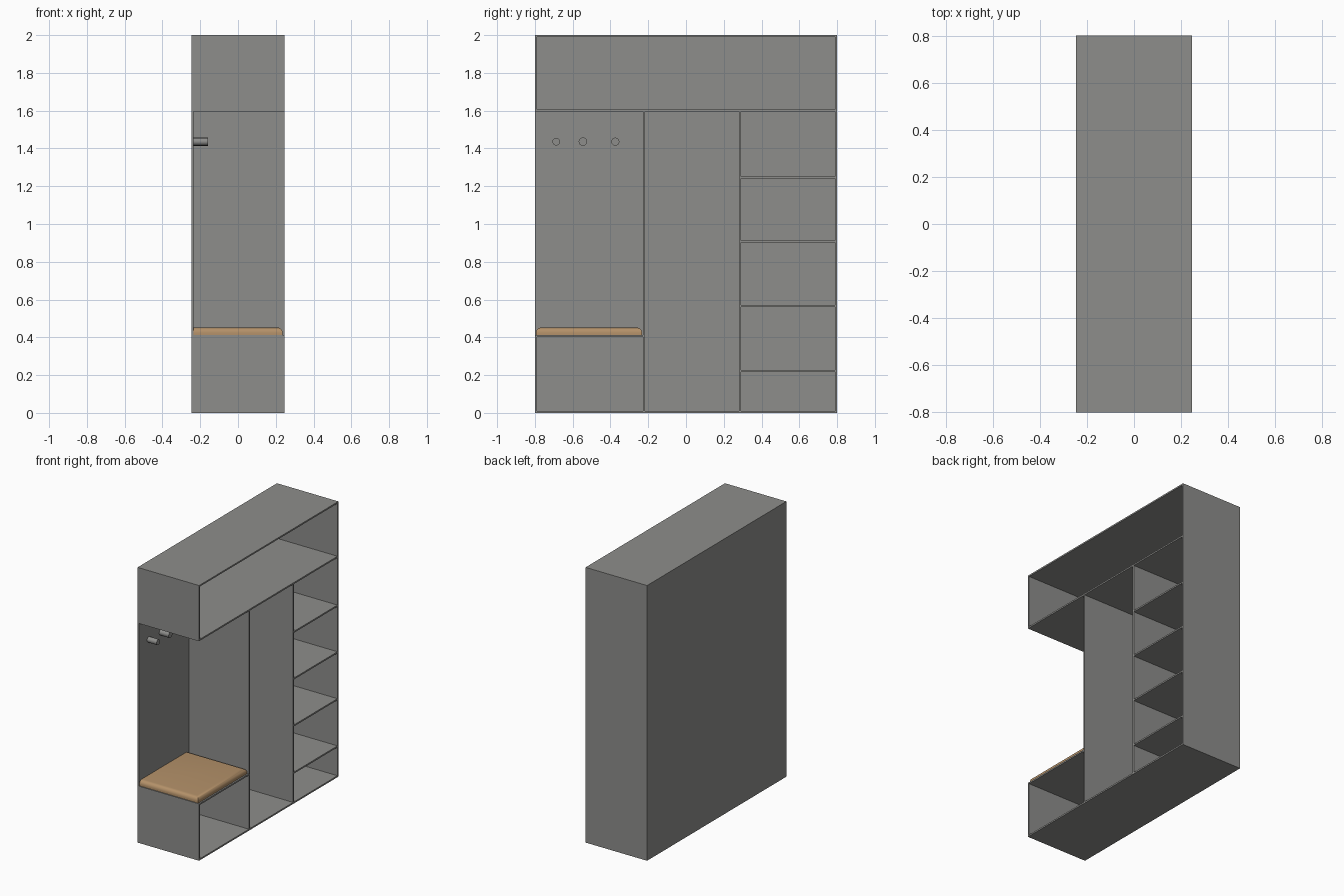
import bpy, bmesh, math
from mathutils import Matrix

if "Cube" in bpy.data.objects:
    bpy.data.objects.remove(bpy.data.objects["Cube"])


def material(name, rgb):
    m = bpy.data.materials.new(name)
    m.diffuse_color = (*rgb, 1.0)
    m.use_nodes = True
    m.node_tree.nodes["Principled BSDF"].inputs["Base Color"].default_value = m.diffuse_color
    return m


GREY = material("grey board", (0.27, 0.27, 0.26))
TAN = material("tan cushion", (0.45, 0.28, 0.14))

X0, X1 = -0.247, 0.247      # cabinet back and open front
Y0, Y1 = -0.80, 0.80
H, T = 2.0, 0.011           # height, board thickness


def finish(name, bm, mat):
    me = bpy.data.meshes.new(name)
    bm.to_mesh(me)
    bm.free()
    me.materials.append(mat)
    ob = bpy.data.objects.new(name, me)
    bpy.context.collection.objects.link(ob)
    return ob


def box_bm(x, y, z):
    bm = bmesh.new()
    bmesh.ops.create_cube(bm, size=1.0)
    for v in bm.verts:
        v.co = [r[0] + (c + 0.5) * (r[1] - r[0]) for c, r in zip(v.co, (x, y, z))]
    return bm


def board(name, y, z, x=(X0 + T, X1)):
    return finish(name, box_bm(x, y, z), GREY)


def smooth(ob):
    bpy.ops.object.select_all(action='DESELECT')
    ob.select_set(True)
    bpy.context.view_layer.objects.active = ob
    bpy.ops.object.shade_smooth_by_angle(angle=math.radians(40))


# carcass
BENCH, LOFT = 0.413, 1.606          # top faces of the bench box and loft floor
D1, D2 = -0.228, 0.281              # lower y of the two dividers
board("back_panel", (Y0, Y1), (0, H), (X0, X0 + T))
board("base", (Y0, Y1), (0, T))
board("top", (Y0, Y1), (H - T, H))
board("loft_floor", (Y0, Y1), (LOFT - T, LOFT))
board("right_side", (Y1 - T, Y1), (T, H - T))
board("bench_side", (Y0, Y0 + T), (T, BENCH - T))
board("loft_side", (Y0, Y0 + T), (LOFT, H - T))
board("bench_top", (Y0, D1), (BENCH - T, BENCH))
for name, y in (("niche_divider", D1), ("shelf_divider", D2)):
    board(name, (y, y + T), (T, LOFT - T))

# shelves in the right-hand column
for i, z in enumerate((0.217, 0.560, 0.901, 1.240)):
    board(f"shelf_{i + 1}", (D2 + T, Y1 - T), (z, z + T))

# seat cushion, rounded along the top except at the back
bm = box_bm((-0.236, 0.236), (-0.794, -0.233), (BENCH, 0.452))
edges = [e for e in bm.edges
         if all(v.co.z > 0.44 for v in e.verts) and any(v.co.x > 0 for v in e.verts)]
bmesh.ops.bevel(bm, geom=edges, offset=0.028, segments=6, profile=0.5, affect='EDGES')
smooth(finish("seat_cushion", bm, TAN))

# coat pegs
for i, (y, r) in enumerate(((-0.687, 0.020), (-0.546, 0.022), (-0.374, 0.021))):
    bm = bmesh.new()
    bmesh.ops.create_cone(bm, cap_ends=True, segments=32, radius1=r, radius2=r,
                          depth=0.085, matrix=Matrix.Translation((-0.2025, y, 1.436))
                          @ Matrix.Rotation(math.pi / 2, 4, 'Y'))
    smooth(finish(f"coat_peg_{i + 1}", bm, GREY))
